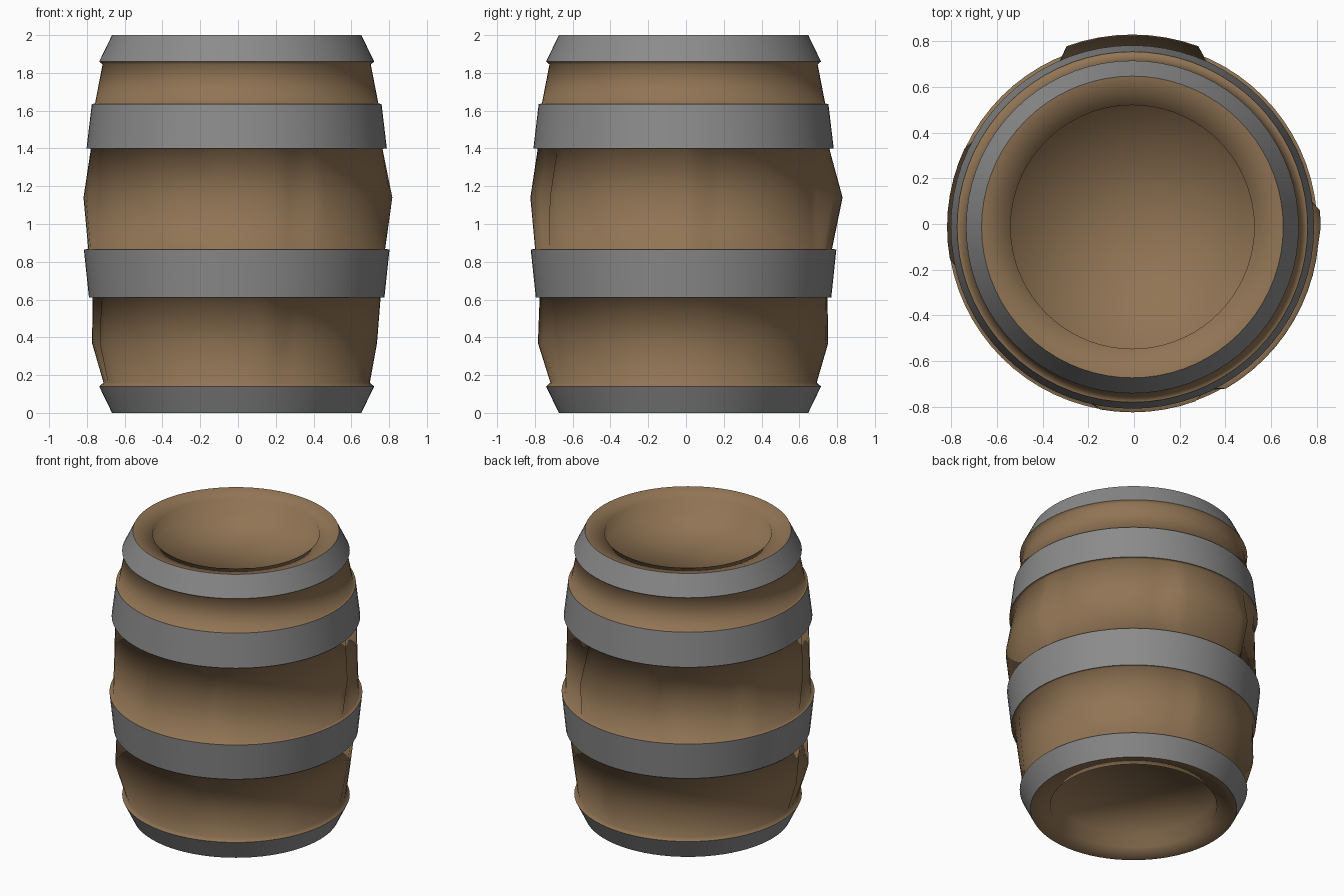
import bpy, bmesh, math

if "Cube" in bpy.data.objects:
    bpy.data.objects.remove(bpy.data.objects["Cube"])

SEG = 72
CX, CY = -0.007, -0.013   # barrel axis, nudged because the bulging staves are uneven
HEAD = 0.13               # how deep the heads are set in


def material(name, rgb):
    m = bpy.data.materials.new(name)
    m.diffuse_color = (*rgb, 1)
    m.use_nodes = True
    m.node_tree.nodes["Principled BSDF"].inputs["Base Color"].default_value = m.diffuse_color
    return m


WOOD = material("brown wood", (0.285, 0.177, 0.09))
METAL = material("grey metal", (0.26, 0.26, 0.26))


def lathe(name, profile, mat, bump=None):
    """Spin (radius, z) points, listed bottom to top outside, round the barrel axis."""
    bm = bmesh.new()
    rings = []
    for r, z in profile:
        if r == 0:
            rings.append([bm.verts.new((CX, CY, z))] * SEG)
            continue
        ring = []
        for i in range(SEG):
            a = 2 * math.pi * i / SEG
            rr = r + (bump(math.degrees(a), z) if bump else 0)
            ring.append(bm.verts.new((CX + rr * math.cos(a), CY + rr * math.sin(a), z)))
        rings.append(ring)
    for lo, hi in zip(rings, rings[1:]):
        for i in range(SEG):
            j = (i + 1) % SEG
            bm.faces.new(list(dict.fromkeys([lo[i], lo[j], hi[j], hi[i]])))
    me = bpy.data.meshes.new(name)
    bm.to_mesh(me)
    bm.free()
    me.materials.append(mat)
    me.shade_smooth()
    ob = bpy.data.objects.new(name, me)
    bpy.context.collection.objects.link(ob)
    return ob


# Staves that bulge, per height: (start angle, end angle, bulge)
BULGES = {
    1.14: [(68, 112, 0.065), (150, 191, 0.034), (258, 291, 0.034),
           (299, 361, 0.04), (0, 9, 0.047)],
    0.37: [(79, 191, 0.033), (199, 287, 0.038), (335, 361, 0.01), (0, 16, 0.01)],
}


def stave_bump(deg, z):
    return next((h for a, b, h in BULGES.get(z, []) if a <= deg <= b), 0)


# Wooden parts between the hoops, each with a small shoulder up to the hoop edge
lathe("lower_head", [(0, HEAD), (0.533, HEAD), (0.533, 0.02), (0.66, 0.0)], WOOD)
lathe("lower_staves", [(0.728, 0.14), (0.705, 0.16), (0.733, 0.37), (0.762, 0.61),
                       (0.782, 0.611)], WOOD, stave_bump)
lathe("middle_staves", [(0.809, 0.865), (0.786, 0.868), (0.777, 1.14), (0.772, 1.398),
                        (0.795, 1.40)], WOOD, stave_bump)
lathe("upper_staves", [(0.767, 1.635), (0.75, 1.638), (0.71, 1.845), (0.728, 1.86)], WOOD)
lathe("upper_head", [(0.66, 2.0), (0.533, 1.98), (0.533, 2 - HEAD), (0, 2 - HEAD)], WOOD)

# Metal hoops: bottom radius and z, top radius and z
HOOPS = {
    "bottom_hoop": [(0.66, 0.0), (0.728, 0.14)],
    "lower_hoop": [(0.782, 0.61), (0.809, 0.865)],
    "upper_hoop": [(0.795, 1.40), (0.767, 1.635)],
    "top_hoop": [(0.728, 1.86), (0.66, 2.0)],
}
for name, prof in HOOPS.items():
    lathe(name, prof, METAL)
